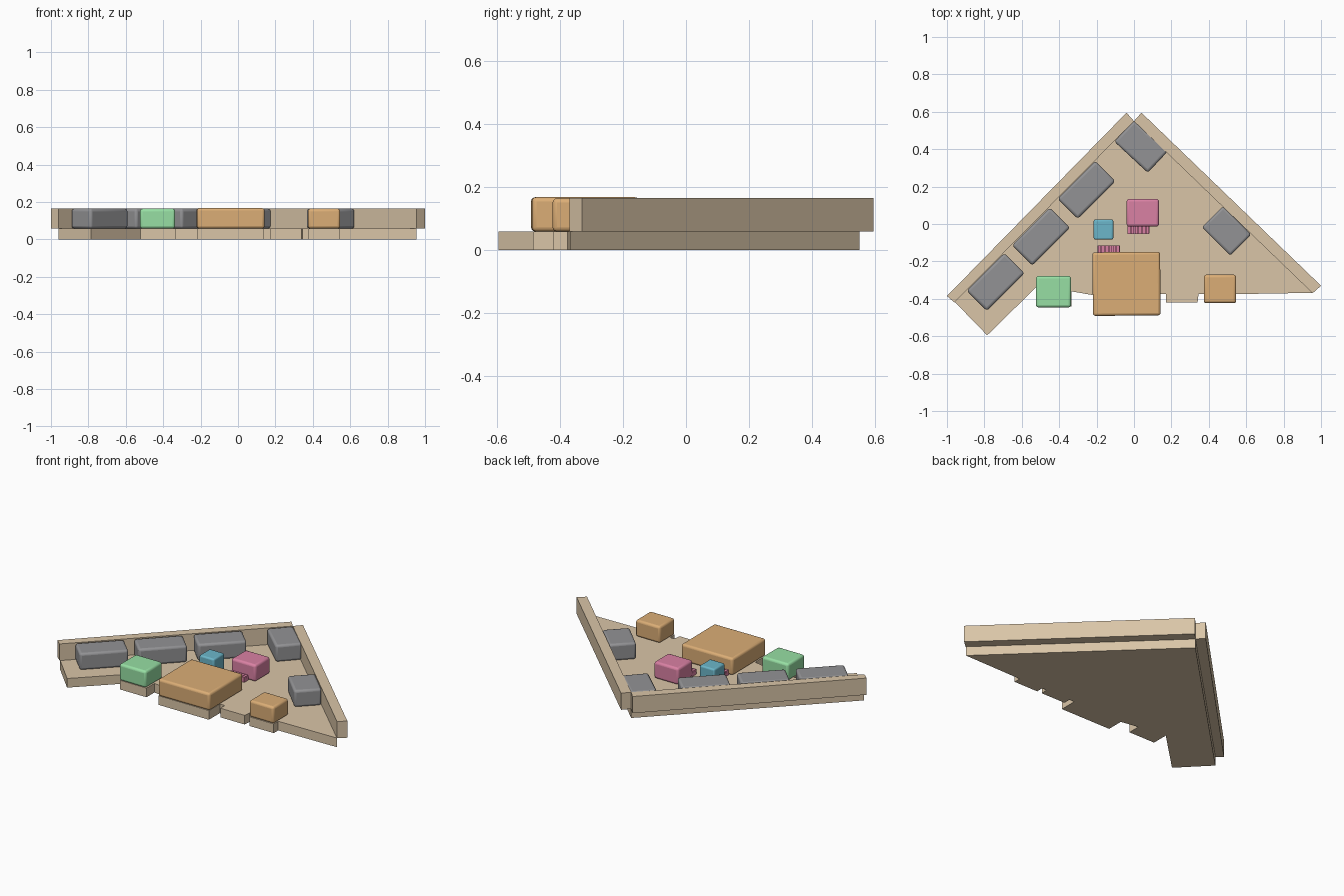
import bpy, bmesh
from math import radians

if "Cube" in bpy.data.objects:
    bpy.data.objects.remove(bpy.data.objects["Cube"])

FLOOR, TOP = 0.058, 0.164


def material(name, rgb):
    m = bpy.data.materials.new(name)
    m.diffuse_color = (*rgb, 1)
    m.use_nodes = True
    m.node_tree.nodes["Principled BSDF"].inputs["Base Color"].default_value = m.diffuse_color
    return m


cream = material("cream", (0.70, 0.56, 0.39))
grey = material("grey", (0.29, 0.29, 0.30))
orange = material("orange", (0.71, 0.42, 0.18))
green = material("green", (0.31, 0.74, 0.37))
blue = material("blue", (0.15, 0.47, 0.59))
pink = material("pink", (0.70, 0.22, 0.37))


def slab(name, outline, z0, z1, mat):
    """Extrude a flat outline from z0 up to z1."""
    bm = bmesh.new()
    face = bm.faces.new([bm.verts.new((x, y, z0)) for x, y in outline])
    top = bmesh.ops.extrude_face_region(bm, geom=[face])["geom"]
    for v in top:
        if isinstance(v, bmesh.types.BMVert):
            v.co.z = z1
    bmesh.ops.recalc_face_normals(bm, faces=bm.faces)
    me = bpy.data.meshes.new(name)
    bm.to_mesh(me)
    bm.free()
    ob = bpy.data.objects.new(name, me)
    bpy.context.collection.objects.link(ob)
    me.materials.append(mat)
    return ob


def block(name, x, y, sx, sy, mat, angle=0, z1=TOP, bevel=0.014):
    """Box with softened edges standing on the floor."""
    h = z1 - FLOOR
    bpy.ops.mesh.primitive_cube_add(size=1, location=(x, y, FLOOR + h / 2),
                                    rotation=(0, 0, radians(angle)))
    ob = bpy.context.object
    ob.name = name
    ob.scale = (sx, sy, h)
    bpy.ops.object.transform_apply(location=False, rotation=False, scale=True)
    ob.data.materials.append(mat)
    if bevel:
        mod = ob.modifiers.new("soft_edges", "BEVEL")
        mod.width = bevel
        mod.segments = 3
        bpy.ops.object.shade_smooth_by_angle(angle=radians(35))
    return ob


# Floor plate with tabs along the front edge
slab("floor", [
    (0, 0.55), (-0.96, -0.415), (-0.785, -0.595), (-0.52, -0.335),
    (-0.52, -0.44), (-0.335, -0.44), (-0.335, -0.36), (-0.22, -0.38),
    (-0.22, -0.485), (0.135, -0.485), (0.135, -0.375), (0.17, -0.375),
    (0.17, -0.42), (0.34, -0.42), (0.345, -0.375), (0.375, -0.375),
    (0.375, -0.42), (0.545, -0.42), (0.545, -0.375), (0.955, -0.368)],
    0, FLOOR, cream)

# Two outer walls meeting at the rear corner
slab("left_wall", [(0, 0.55), (-0.04, 0.595), (-1, -0.385), (-0.96, -0.42)],
     FLOOR, TOP, cream)
slab("right_wall", [(0, 0.55), (0.04, 0.595), (1, -0.33), (0.955, -0.37)],
     FLOOR, TOP, cream)

# Grey blocks along the walls
for i, (x, y) in enumerate([(-0.254, 0.182), (-0.497, -0.067), (-0.74, -0.31)]):
    block(f"left_grey_block_{i + 1}", x, y, 0.285, 0.152, grey, 45)
block("rear_grey_block", 0.037, 0.414, 0.245, 0.155, grey, -43)
block("right_grey_block", 0.495, -0.037, 0.215, 0.16, grey, -45)

# Coloured blocks
block("large_orange_block", -0.04, -0.32, 0.362, 0.34, orange, 0.5, 0.167)
block("small_orange_block", 0.46, -0.347, 0.173, 0.152, orange)
block("green_block", -0.43, -0.362, 0.188, 0.168, green)
block("pink_block", 0.047, 0.06, 0.173, 0.148, pink)
block("blue_block", -0.163, -0.03, 0.105, 0.108, blue, bevel=0.01)

# Low ribbed strips beside the pink and blue blocks
for name, x0, y in [("pink_rib", -0.037, -0.033), ("front_rib", -0.195, -0.135)]:
    for i in range(6):
        block(f"{name}_{i + 1}", x0 + 0.01 + i * 0.02, y, 0.016, 0.042, pink,
              z1=0.09, bevel=0)
    block(f"{name}_base", x0 + 0.06, y, 0.118, 0.038, pink, z1=0.08, bevel=0)
